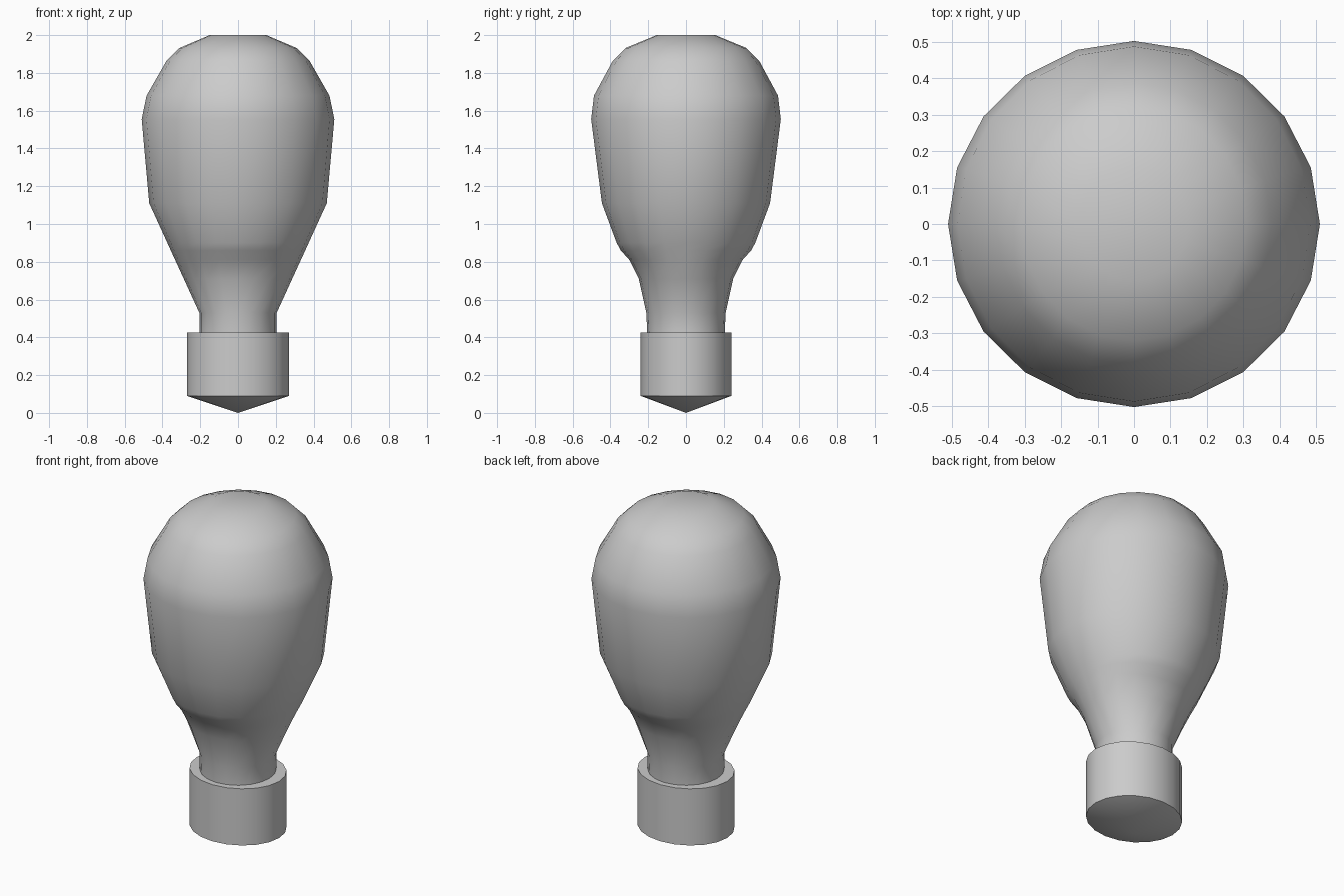
import bpy, bmesh, math

if "Cube" in bpy.data.objects:
    bpy.data.objects.remove(bpy.data.objects["Cube"])

SIDES = 20


def loft(name, rings, tip=None, angle=40):
    """Skin elliptical rings (rx, ry, z); close the top flat and the bottom flat or with a tip."""
    bm = bmesh.new()
    loops = []
    for rx, ry, z in rings:
        loops.append([bm.verts.new((rx * math.cos(2 * math.pi * i / SIDES),
                                    ry * math.sin(2 * math.pi * i / SIDES), z))
                      for i in range(SIDES)])
    for a, b in zip(loops, loops[1:]):
        for i in range(SIDES):
            j = (i + 1) % SIDES
            bm.faces.new((a[i], a[j], b[j], b[i]))
    bm.faces.new(loops[-1])
    if tip is not None:
        apex = bm.verts.new((0, 0, tip))
        for i in range(SIDES):
            bm.faces.new((loops[0][(i + 1) % SIDES], loops[0][i], apex))
    bmesh.ops.recalc_face_normals(bm, faces=bm.faces)
    mesh = bpy.data.meshes.new(name)
    bm.to_mesh(mesh)
    bm.free()
    obj = bpy.data.objects.new(name, mesh)
    bpy.context.collection.objects.link(obj)
    bpy.ops.object.select_all(action='DESELECT')
    obj.select_set(True)
    bpy.context.view_layer.objects.active = obj
    bpy.ops.object.shade_smooth_by_angle(angle=math.radians(angle))
    return obj


# Glass bulb with neck: the sides taper straight, front and back pinch in
loft("glass_bulb", [
    (0.205, 0.205, 0.42),
    (0.205, 0.21, 0.53),
    (0.287, 0.25, 0.71),
    (0.333, 0.30, 0.81),
    (0.356, 0.345, 0.86),
    (0.374, 0.367, 0.90),
    (0.47, 0.445, 1.11),
    (0.51, 0.502, 1.555),
    (0.484, 0.487, 1.68),
    (0.378, 0.387, 1.865),
    (0.31, 0.32, 1.932),
    (0.15, 0.155, 2.0),
], angle=60)

# Oval socket cap with a shallow conical contact underneath
loft("socket_base", [(0.27, 0.24, 0.09), (0.27, 0.24, 0.425)], tip=0.0)
